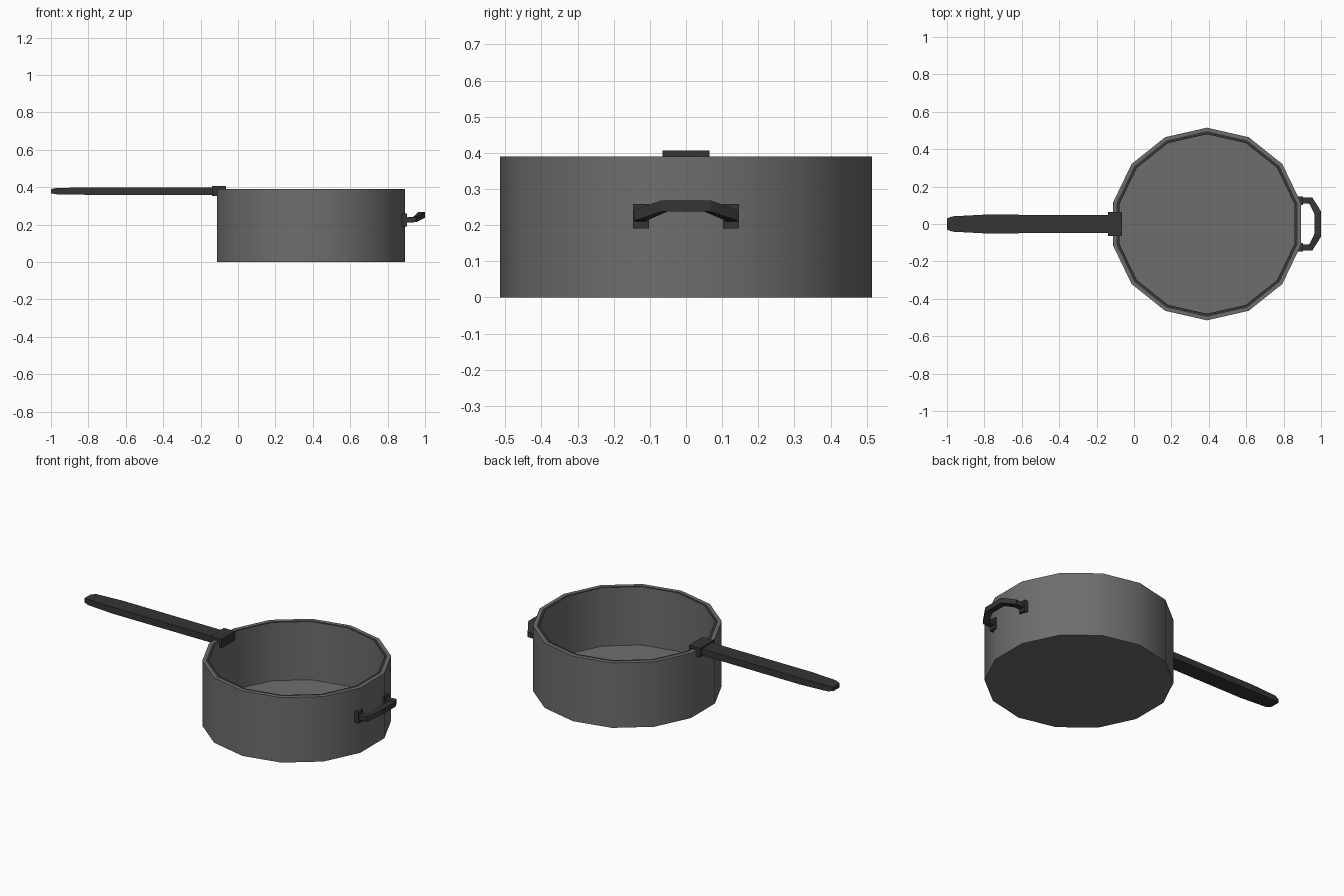
import bpy, bmesh, math
from mathutils import Vector

if "Cube" in bpy.data.objects:
    bpy.data.objects.remove(bpy.data.objects["Cube"])

def material(name, v):
    m = bpy.data.materials.new(name)
    m.diffuse_color = (v[0], v[1], v[2], 1)
    m.use_nodes = True
    m.node_tree.nodes["Principled BSDF"].inputs["Base Color"].default_value = m.diffuse_color
    return m

steel = material("grey_metal", (0.16, 0.155, 0.152))
black = material("dark_plastic", (0.035, 0.035, 0.035))

def finish(name, bm, mats):
    bmesh.ops.recalc_face_normals(bm, faces=bm.faces)
    me = bpy.data.meshes.new(name)
    bm.to_mesh(me)
    bm.free()
    for m in mats:
        me.materials.append(m)
    ob = bpy.data.objects.new(name, me)
    bpy.context.collection.objects.link(ob)
    return ob

def loft(name, sections, mat):
    """Skin a list of four-point sections and cap both ends."""
    bm = bmesh.new()
    rings = [[bm.verts.new(p) for p in s] for s in sections]
    for a, b in zip(rings, rings[1:]):
        for i in range(4):
            j = (i + 1) % 4
            bm.faces.new((a[i], a[j], b[j], b[i]))
    bm.faces.new(rings[0])
    bm.faces.new(rings[-1])
    return finish(name, bm, [mat])

def box(name, x0, x1, y0, y1, z0, z1, mat):
    return loft(name, [[(x, y0, z0), (x, y1, z0), (x, y1, z1), (x, y0, z1)]
                       for x in (x0, x1)], mat)

# Pot body: 14-sided turned profile, dark inner lip
N, CX = 14, 0.39
profile = [(0.515, 0), (0.515, 0.39), (0.496, 0.39), (0.48, 0.39), (0.48, 0.04)]
bm = bmesh.new()
rings = []
for r, z in profile:
    rings.append([bm.verts.new((CX + r * math.cos(math.pi * (2 * i + 1) / N),
                                r * math.sin(math.pi * (2 * i + 1) / N), z)) for i in range(N)])
for k, (a, b) in enumerate(zip(rings, rings[1:])):
    for i in range(N):
        j = (i + 1) % N
        f = bm.faces.new((a[i], a[j], b[j], b[i]))
        f.material_index = 1 if k == 2 else 0
bm.faces.new(rings[0])
bm.faces.new(rings[-1])
pot = finish("pot_body", bm, [steel, black])
bpy.context.view_layer.objects.active = pot
pot.select_set(True)
bpy.ops.object.shade_smooth_by_angle(angle=math.radians(30))

# Long handle: x, half width, bottom, top
stations = [(-1.0, 0.03, 0.367, 0.390), (-0.97, 0.041, 0.362, 0.396),
            (-0.80, 0.05, 0.359, 0.398), (-0.12, 0.048, 0.359, 0.398)]
loft("long_handle", [[(x, -w, b), (x, w, b), (x, w, t), (x, -w, t)]
                     for x, w, b, t in stations], black)
box("handle_bracket", -0.14, -0.065, -0.065, 0.065, 0.352, 0.406, black)

# Small loop handle: outer xy, inner xy, bottom, top; mirrored in y
half = [(0.895, 0.142, 0.895, 0.11, 0.21, 0.238),
        (0.953, 0.142, 0.938, 0.108, 0.213, 0.242),
        (1.0, 0.068, 0.965, 0.052, 0.237, 0.268)]
path = [(1, h) for h in half] + [(-1, h) for h in reversed(half)]
loft("loop_handle", [[(xo, s * yo, b), (xi, s * yi, b), (xi, s * yi, t), (xo, s * yo, t)]
                     for s, (xo, yo, xi, yi, b, t) in path], black)
for s, side in ((1, "back"), (-1, "front")):
    y0, y1 = sorted((s * 0.102, s * 0.147))
    box("loop_plate_" + side, 0.875, 0.903, y0, y1, 0.19, 0.258, black)
